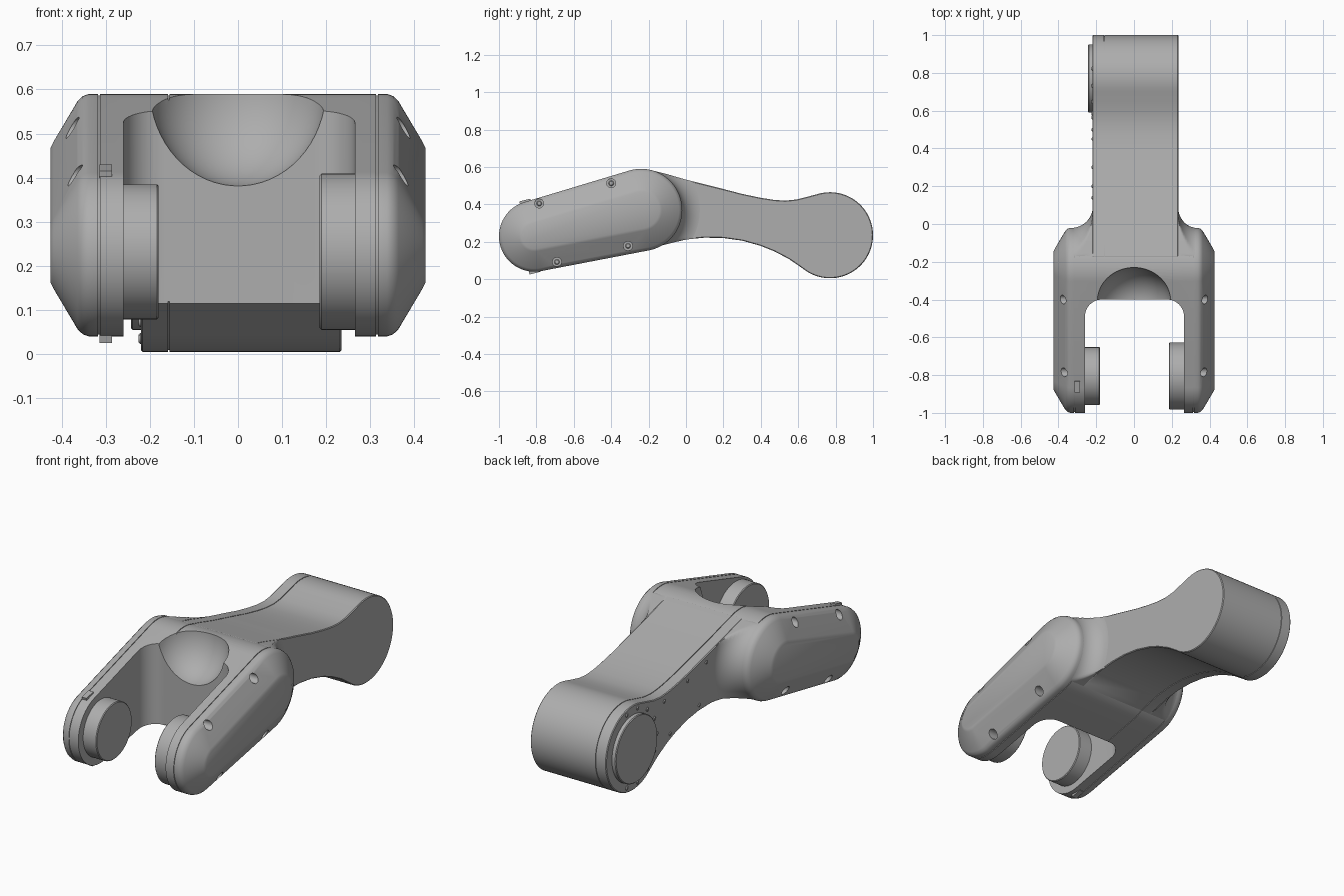
import bpy, bmesh, math
from mathutils import Vector

old = bpy.data.objects.get("Cube")
if old:
    bpy.data.objects.remove(old, do_unlink=True)


def material(name, value):
    m = bpy.data.materials.new(name)
    m.use_nodes = True
    color = (value, value, value, 1)
    m.diffuse_color = color
    m.node_tree.nodes["Principled BSDF"].inputs["Base Color"].default_value = color
    return m


GREY = material("shell grey", 0.42)


def finish(ob, angle=28):
    bpy.ops.object.select_all(action='DESELECT')
    ob.select_set(True)
    bpy.context.view_layer.objects.active = ob
    bpy.ops.object.shade_smooth_by_angle(angle=math.radians(angle))
    return ob


def skin(name, rings, closed=True):
    """Join rings of points with quads; closed rings also get end caps."""
    bm = bmesh.new()
    rows = [[bm.verts.new(p) for p in ring] for ring in rings]
    n = len(rows[0])
    for a, b in zip(rows, rows[1:]):
        for i in range(n if closed else n - 1):
            j = (i + 1) % n
            bm.faces.new((a[i], a[j], b[j], b[i]))
    if closed:
        bm.faces.new(rows[0])
        bm.faces.new(rows[-1])
    bmesh.ops.recalc_face_normals(bm, faces=bm.faces[:])
    me = bpy.data.meshes.new(name)
    bm.to_mesh(me)
    bm.free()
    me.materials.append(GREY)
    ob = bpy.data.objects.new(name, me)
    bpy.context.collection.objects.link(ob)
    return ob


def arc(c, r, start, end, n):
    return [(c[0] + r * math.cos(start + (end - start) * i / n),
             c[1] + r * math.sin(start + (end - start) * i / n)) for i in range(n + 1)]


def layers(outline, steps):
    return [[(x, y, z) for y, z in outline(off)] for x, off in steps]


def disc(name, c, x0, x1, r, bevel=0.004, n=64):
    s = math.copysign(bevel, x1 - x0)
    steps = [(x0, r), (x1 - s, r), (x1, r - bevel)]
    return skin(name, [[(x, y, z) for y, z in arc(c, q, 0, math.tau * (n - 1) / n, n - 1)]
                       for x, q in steps])


def cut(ob, cutters):
    bpy.context.view_layer.objects.active = ob
    for c in cutters:
        c.hide_render = True
        mod = ob.modifiers.new("cut", 'BOOLEAN')
        mod.operation, mod.solver, mod.object = 'DIFFERENCE', 'EXACT', c
        bpy.ops.object.modifier_apply(modifier=mod.name)
        bpy.data.objects.remove(c, do_unlink=True)


# Fork outline: two circles joined by tangents
FRONT, REAR = Vector((-0.81, 0.23)), Vector((-0.24, 0.37))
R_FRONT, R_REAR = 0.19, 0.22
AXIS = REAR - FRONT
TILT = math.atan2(AXIS.y, AXIS.x)
THETA = math.acos((R_FRONT - R_REAR) / AXIS.length)


def capsule(off):
    return (arc(REAR, R_REAR + off, TILT - THETA, TILT + THETA, 40)
            + arc(FRONT, R_FRONT + off, TILT + THETA, TILT + math.tau - THETA, 40))


def groove(x, depth=-0.004, w=0.002):
    return [(x - w, 0), (x - w, depth), (x + w, depth), (x + w, 0)]


# Fork: rounded side pods with a chamfered outer face
side = groove(0.315) + [(0.338, 0), (0.352, -0.005), (0.364, -0.017),
                        (0.418, -0.108), (0.425, -0.122)]
mirrored = [(-x, off) for x, off in reversed(side)]
fork = skin("fork", layers(capsule, mirrored + groove(-0.157) + side))

# Slot between the prongs, with rounded inner corners and a scooped top
RC = 0.09
slot_xy = ([(-0.26, -1.3), (0.265, -1.3)]
           + arc((0.265 - RC, -0.4 - RC), RC, 0, math.pi / 2, 12)
           + arc((-0.26 + RC, -0.4 - RC), RC, math.pi / 2, math.pi, 12))
slot = skin("slot_cutter", [[(x, y, z) for x, y in slot_xy] for z in (-0.3, 1.2)])
bpy.ops.mesh.primitive_uv_sphere_add(segments=64, ring_count=32, location=(0, -0.42, 0.6))
scoop = bpy.context.object
scoop.name = "scoop_cutter"
scoop.scale = (0.2, 0.19, 0.22)

# Bolt pockets on the pod rims
POCKETS = [(-0.785, 0.405), (-0.4, 0.513), (-0.69, 0.092), (-0.31, 0.178)]
pockets = [disc("pocket_cutter", p, s * 0.328, s * 0.5, 0.024, n=24)
           for s in (-1, 1) for p in POCKETS]
cut(fork, [slot, scoop] + pockets)
finish(fork)
for s in (-1, 1):
    for p in POCKETS:
        finish(disc("pocket_bolt", p, s * 0.32, s * 0.338, 0.014, n=20))

# Arm outline: curved neck running into a round end
END, R_END = (0.77, 0.235), 0.23
TOP = [(-0.2, 0.57), (-0.17, 0.579), (-0.1, 0.561), (0, 0.532), (0.1, 0.507), (0.2, 0.482),
       (0.3, 0.456), (0.4, 0.435), (0.47, 0.424), (0.53, 0.42), (0.59, 0.426), (0.65, 0.441)]
BOTTOM = [(0.61, 0.067), (0.55, 0.108), (0.47, 0.15), (0.4, 0.178), (0.3, 0.206), (0.2, 0.22),
          (0.1, 0.222), (0, 0.212), (-0.1, 0.188), (-0.2, 0.162)]


def arm_outline(off):
    pts = TOP + arc(END, R_END, math.radians(108), math.radians(-125), 48) + BOTTOM
    out = []
    for i, p in enumerate(pts):
        a, b = Vector(pts[i - 1]), Vector(pts[(i + 1) % len(pts)])
        t = (b - a).normalized()
        out.append((p[0] - t.y * off, p[1] + t.x * off))
    return out


arm_steps = [(-0.22, -0.004), (-0.216, 0)] + groove(-0.157) + [(0.231, 0), (0.235, -0.004)]
finish(skin("arm", layers(arm_outline, arm_steps)))


# Fillets where the arm meets the pods, trimmed to the arm height
def height_at(line, y):
    line = sorted(line)
    for (y0, z0), (y1, z1) in zip(line, line[1:]):
        if y <= y1:
            return z0 + (z1 - z0) * max(0, (y - y0) / (y1 - y0))
    return line[-1][1]


def fillet(name, s, inner, outer=0.335, reach=0.11):
    rings = []
    for i in range(13):
        t = math.pi / 2 * i / 12
        x = outer - (outer - inner) * math.sin(t)
        off = reach * (1 - math.cos(t))
        ring = []
        for y, z in arc(REAR, R_REAR + off - 0.001, math.radians(-85), math.radians(75), 60):
            z = min(max(z, height_at(BOTTOM, y)), height_at(TOP, y))
            ring.append((s * x, y, z))
        rings.append(ring)
    return finish(skin(name, rings, closed=False), 50)


fillet("left_fillet", 1, 0.234)
fillet("right_fillet", -1, 0.219)

# Joint hubs inside the prongs
finish(disc("left_hub", (-0.805, 0.232), 0.29, 0.185, 0.177))
finish(disc("right_hub", (-0.805, 0.232), -0.29, -0.18, 0.153))

# Round cover and its ring of bolts at the arm end
finish(disc("end_cover", END, -0.2, -0.243, 0.18))
for p in arc(END, 0.205, math.radians(75), math.radians(285), 8):
    finish(disc("cover_bolt", p, -0.21, -0.225, 0.011, n=16))

# Bolts along the arm side
for p in [(0.5, 0.385), (0.3, 0.42), (0.14, 0.46), (0.45, 0.19), (0.2, 0.25)]:
    finish(disc("arm_bolt", p, -0.21, -0.224, 0.01, n=16))

# Small latches on the right prong
for y, z in [(-0.86, 0.413), (-0.81, 0.042)]:
    bpy.ops.mesh.primitive_cube_add(size=1, location=(-0.3, y, z))
    latch = bpy.context.object
    latch.name = "latch"
    latch.scale = (0.028, 0.06, 0.02)
    latch.rotation_euler.x = TILT
    latch.data.materials.append(GREY)
